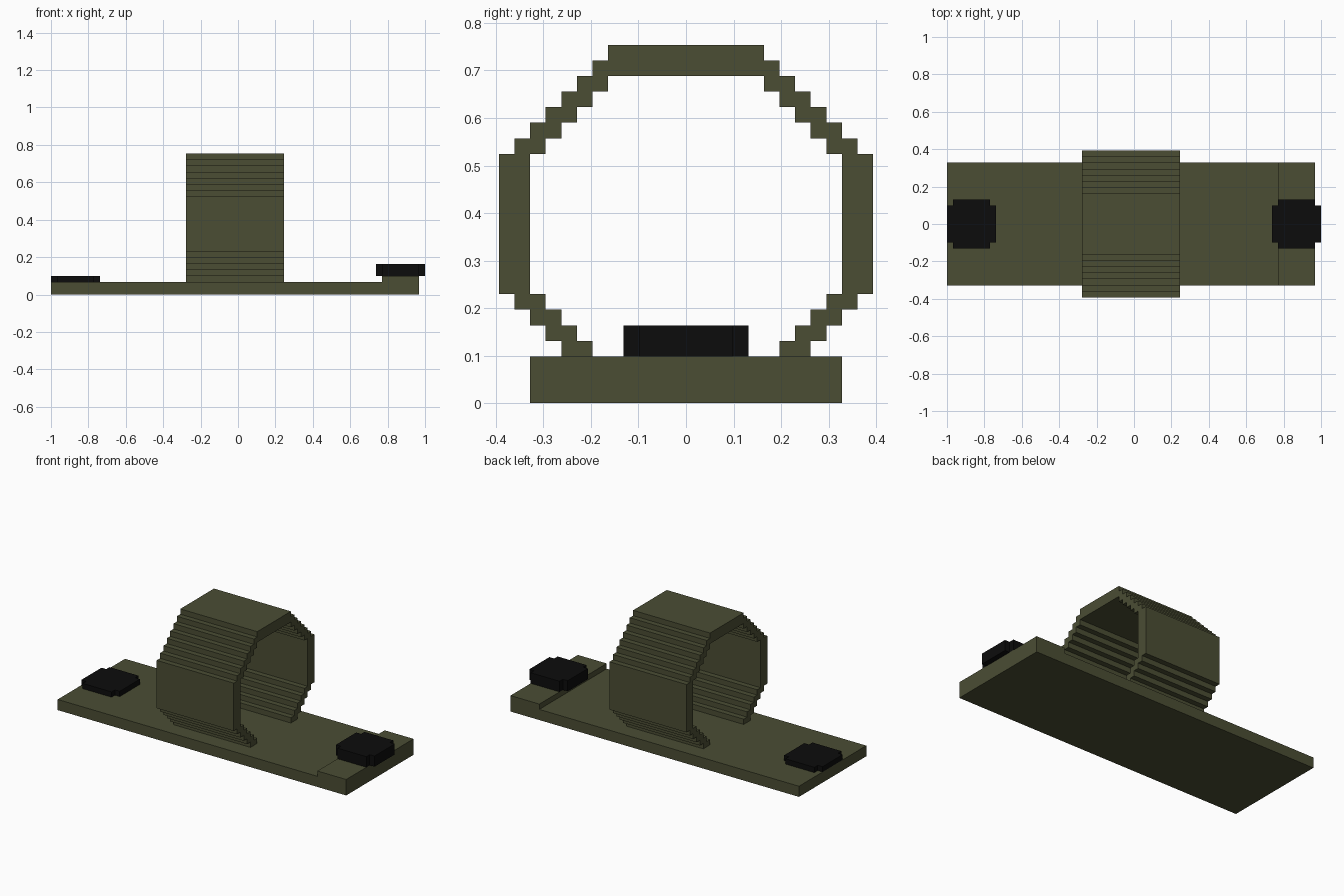
import bpy, bmesh
from mathutils import Vector

if "Cube" in bpy.data.objects:
    bpy.data.objects.remove(bpy.data.objects["Cube"])

V = 2 / 61  # one grid cell


def material(name, rgb):
    m = bpy.data.materials.new(name)
    m.diffuse_color = (*rgb, 1)
    m.use_nodes = True
    m.node_tree.nodes["Principled BSDF"].inputs["Base Color"].default_value = m.diffuse_color
    return m


olive = material("olive green", (0.070, 0.075, 0.034))
black = material("near black", (0.0037, 0.0037, 0.0037))


def prism(name, outline, axis, start, end, mat):
    """Extrude a flat outline (in cells) along x, y or z."""
    def place(a, b, c):
        p = {"x": (c, a, b), "y": (a, c, b), "z": (a, b, c)}[axis]
        return Vector(p) * V
    bm = bmesh.new()
    face = bm.faces.new([bm.verts.new(place(a, b, start)) for a, b in outline])
    ext = bmesh.ops.extrude_face_region(bm, geom=[face])
    verts = [g for g in ext["geom"] if isinstance(g, bmesh.types.BMVert)]
    bmesh.ops.translate(bm, verts=verts, vec=place(0, 0, end - start))
    bmesh.ops.recalc_face_normals(bm, faces=bm.faces)
    me = bpy.data.meshes.new(name)
    bm.to_mesh(me)
    bm.free()
    me.materials.append(mat)
    ob = bpy.data.objects.new(name, me)
    bpy.context.collection.objects.link(ob)
    return ob


def stair(rows, width):
    """Stepped edge climbing through rows, one corner pair per width change."""
    pts = []
    for r in rows:
        if pts and pts[-1][0] == width(r):
            pts[-1] = (width(r), r + 1)
        else:
            pts += [(width(r), r), (width(r), r + 1)]
    return pts


def outer(r):
    return min(12, r + 5, 27 - r)


def inner(r):
    return outer(r) - 2


def mirrored(pts):
    return [(-a, b) for a, b in reversed(pts)]


# Base plate with a raised step at the right end
prism("base_plate",
      [(-30.5, 0), (29.5, 0), (29.5, 3), (23.5, 3), (23.5, 2), (-30.5, 2)],
      "y", -10, 10, olive)

# Stepped ring, open at the bottom where it meets the plate
out_edge = stair(range(2, 23), outer)
in_edge = stair(range(2, 21), inner)
ring = out_edge + mirrored(out_edge) + [(-a, b) for a, b in in_edge] + in_edge[::-1]
prism("ring_band", ring, "x", -8.5, 7.5, olive)


# Black pads with notched corners
def pad(name, cx, z0, z1):
    quarter = [(4, -3), (4, 3), (3, 3), (3, 4)]
    half = quarter + [(-3, 4), (-3, 3), (-4, 3), (-4, -3)]
    outline = half + [(-3, -3), (-3, -4), (3, -4), (3, -3)]
    prism(name, [(cx + a, b) for a, b in outline], "z", z0, z1, black)


pad("left_pad", -26.5, 2, 3)
pad("right_pad", 26.5, 3, 5)
